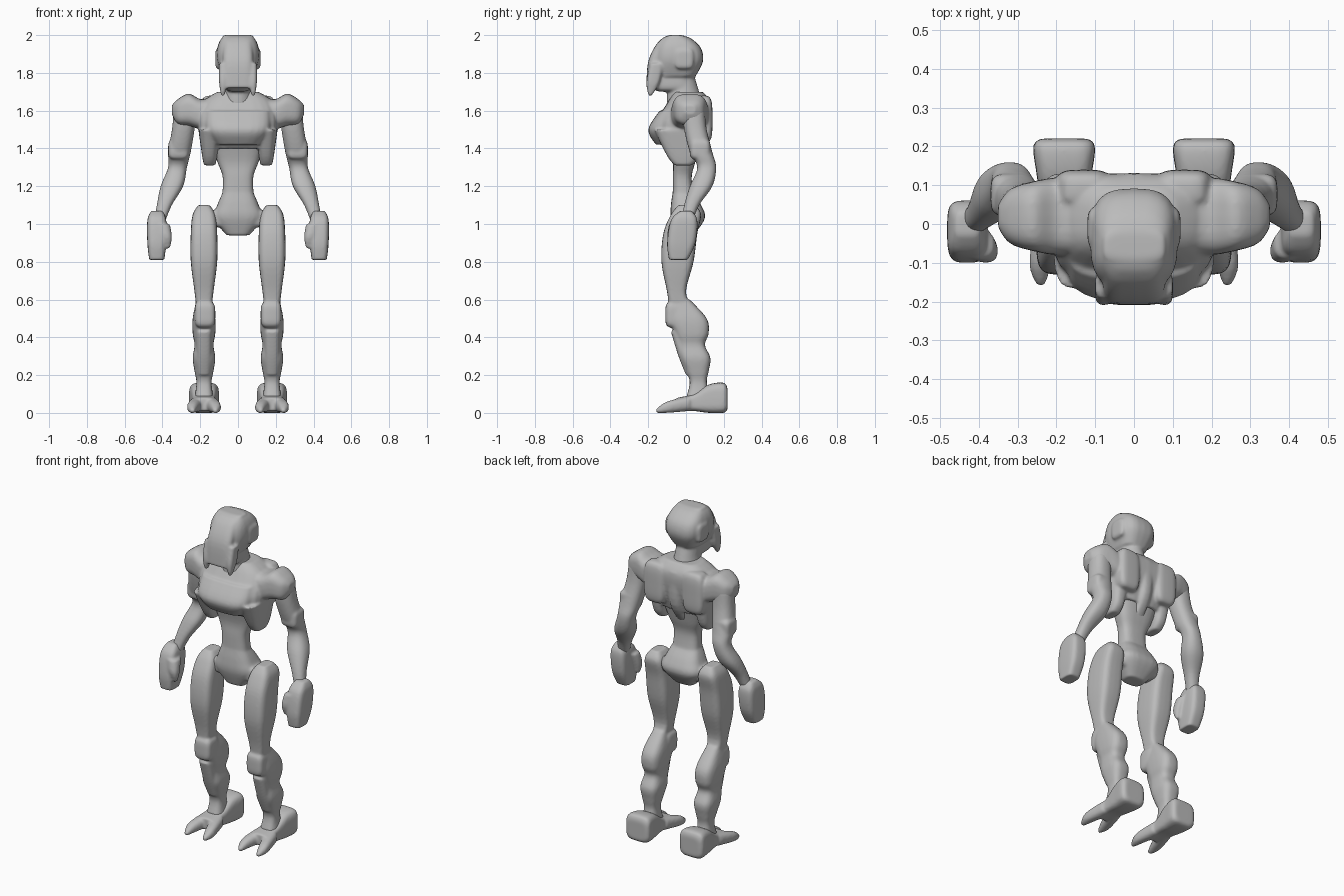
import bpy
import bmesh
from math import cos, sin, pi, copysign

cube = bpy.data.objects.get("Cube")
if cube:
    bpy.data.objects.remove(cube, do_unlink=True)

# Single plain grey for the whole figure
grey = bpy.data.materials.new("plain grey")
grey.use_nodes = True
grey.diffuse_color = (0.5, 0.5, 0.5, 1)
grey.node_tree.nodes["Principled BSDF"].inputs["Base Color"].default_value = grey.diffuse_color

# For each sweep axis: sweep index, then the two cross-section indices
CROSS = {"x": (0, 1, 2), "y": (1, 0, 2), "z": (2, 0, 1)}
RING, STEPS = 24, 5


# Piece makers: each returns (sections, sweep axis, squareness, mirrored too);
# a section is (position, first centre, second centre, first radius, second radius)
def slab(rows, mid=0, axis="z", square=3, both=False):
    """Rows of (position, half width around mid, low edge, high edge)."""
    sections = [(pos, mid, (low + high) / 2, half, (high - low) / 2)
                for pos, half, low, high in rows]
    return sections, axis, square, both


def tube(rows, axis="z"):
    """Rows of (position, first centre, second centre, radius)."""
    return [(*row, row[-1]) for row in rows], axis, 2.4, False


def block(x_span, y_span, z_span, both=False):
    """Box with well rounded ends, filling the three spans."""
    (cx, rx), (cy, ry), (cz, rz) = (
        ((low + high) / 2, (high - low) / 2) for low, high in (x_span, y_span, z_span))
    sections = []
    for step in range(-STEPS, STEPS + 1):
        height = sin(step / STEPS * pi / 2)
        swell = max(1 - height ** 4, 0.01) ** (1 / 4)
        sections.append((cz + rz * height, cx, cy, rx * swell, ry * swell))
    return sections, "z", 4, both


def spline(rows):
    """Smoothly interpolate the sections."""
    result = []
    for i in range(len(rows) - 1):
        before, start, end = rows[max(i - 1, 0)], rows[i], rows[i + 1]
        after = rows[min(i + 2, len(rows) - 1)]
        for step in range(STEPS):
            t = step / STEPS
            result.append([
                b + t * (c - a) / 2
                + t * t * (a - 2.5 * b + 2 * c - d / 2)
                + t ** 3 * (1.5 * (b - c) + (d - a) / 2)
                for a, b, c, d in zip(before, start, end, after)])
    return result + [rows[-1]]


def loft(bm, sections, axis, square, side):
    """Skin the sections with rounded-square rings."""
    along, first, second = CROSS[axis]
    rings = []
    for position, centre_a, centre_b, radius_a, radius_b in spline(sections):
        ring = []
        for k in range(RING):
            angle = 2 * pi * k / RING
            u, v = (copysign(abs(f) ** (2 / square), f) for f in (cos(angle), sin(angle)))
            place = [0, 0, 0]
            place[along] = position
            place[first] = centre_a + u * radius_a
            place[second] = centre_b + v * radius_b
            place[0] *= side
            ring.append(bm.verts.new(place))
        rings.append(ring)
    faces = [bm.faces.new(rings[0]), bm.faces.new(rings[-1])]
    for low, high in zip(rings, rings[1:]):
        for k in range(RING):
            n = (k + 1) % RING
            faces.append(bm.faces.new((low[k], low[n], high[n], high[k])))
    bmesh.ops.recalc_face_normals(bm, faces=faces)


def sculpt(name, pieces, side=1):
    """Fuse the pieces into one soft skin."""
    bm = bmesh.new()
    for sections, axis, square, both in pieces:
        for s in (side, -side) if both else (side,):
            loft(bm, sections, axis, square, s)
    mesh = bpy.data.meshes.new(name)
    bm.to_mesh(mesh)
    bm.free()
    mesh.materials.append(grey)
    obj = bpy.data.objects.new(name, mesh)
    bpy.context.collection.objects.link(obj)
    skin = obj.modifiers.new("skin", "REMESH")
    skin.mode = "VOXEL"
    skin.voxel_size = 0.007
    skin.use_smooth_shade = True
    soften = obj.modifiers.new("soften", "SMOOTH")
    soften.factor = 0.5
    soften.iterations = 8


# Head: helmet, raised face band, ear discs, jaw, cheek points, neck
helmet = slab([(1.78, .08, -.16, .05), (1.86, .11, -.17, .09), (1.93, .11, -.16, .08),
               (1.98, .09, -.13, .03), (2, .06, -.09, -.02)])
face_band = slab([(1.72, .07, -.21, -.17), (1.86, .08, -.2, -.1), (1.96, .08, -.15, 0),
                  (2, .08, -.09, -.02)], square=4)
ear_disc = block((.08, .12), (-.06, .04), (1.82, 1.93), both=True)
jaw = block((-.07, .07), (-.18, .02), (1.7, 1.8))
cheek_point = slab([(1.68, .01, -.2, -.18), (1.75, .02, -.21, -.14),
                    (1.85, .02, -.19, -.12)], mid=.08, both=True)
neck = slab([(1.6, .1, -.1, .1), (1.7, .07, -.1, .07), (1.8, .06, -.08, .04)], square=2)
sculpt("head", [helmet, face_band, ear_disc, jaw, cheek_point, neck])

# Torso: chest, breast ledge, rib flanks, shoulder blades, spine, shoulder caps
chest = slab([(1.4, .16, -.11, .08), (1.52, .21, -.16, .12),
              (1.64, .19, -.1, .13), (1.7, .11, -.06, .09)])
breast_ledge = slab([(1.42, .12, -.16, 0), (1.5, .17, -.2, 0), (1.6, .17, -.14, 0)])
rib_flank = slab([(1.31, .03, -.06, .03), (1.36, .04, -.1, .07),
                  (1.5, .06, -.17, .1)], mid=.15, both=True)
shoulder_blade = block((.06, .2), (.04, .14), (1.43, 1.68), both=True)
spine = slab([(1.32, .03, 0, .04), (1.45, .04, 0, .12), (1.65, .05, 0, .13)])
shoulder_cap = slab([(.1, .09, 1.5, 1.69), (.19, .1, 1.5, 1.66), (.26, .09, 1.52, 1.69),
                     (.32, .07, 1.53, 1.66), (.35, .03, 1.58, 1.63)],
                    mid=.02, axis="x", both=True)
sculpt("torso", [chest, breast_ledge, rib_flank, shoulder_blade, spine, shoulder_cap])

# Waist, pelvis and the hip bar reaching into both thighs
waist = slab([(1.1, .09, -.07, .05), (1.24, .08, -.07, .03), (1.33, .11, -.07, .05),
              (1.45, .15, -.1, .08)])
pelvis = slab([(.94, .06, -.05, .04), (1.03, .13, -.08, .1), (1.1, .11, -.08, .08),
               (1.17, .08, -.07, .03)])
hip_bar = block((-.16, .16), (-.06, .06), (.98, 1.08))
sculpt("waist_and_pelvis", [waist, pelvis, hip_bar])

# Arms: shoulder to wrist, upper arm guard, hand, thumb
arm = tube([(1.6, .28, .04, .06), (1.5, .29, .05, .06), (1.38, .31, .08, .06),
            (1.3, .32, .11, .05), (1.2, .35, .08, .06), (1.1, .39, .03, .04), (1, .42, 0, .03)])
arm_guard = block((.26, .37), (.02, .13), (1.34, 1.45))
hand = slab([(1.07, .03, -.03, .03), (1.02, .05, -.08, .06), (.9, .05, -.1, .05),
             (.81, .04, -.09, .01)], mid=.43, square=4)
thumb = tube([(1, .4, -.05, .04), (.93, .38, -.07, .03), (.87, .37, -.07, .01)])

# Legs: thigh, shin, kneecap, shin plate
LEG = .18
thigh = slab([(1.1, .03, -.04, .05), (1.05, .06, -.08, .08), (.95, .07, -.12, .06),
              (.8, .07, -.13, .04), (.64, .05, -.1, 0), (.55, .04, -.09, .04)],
             mid=LEG, square=4)
shin = slab([(.6, .04, -.08, .02), (.5, .06, -.09, .11), (.42, .06, -.06, .12),
             (.36, .05, -.04, .1), (.29, .06, -.03, .13), (.22, .05, 0, .12),
             (.16, .04, .02, .11), (.08, .05, 0, .13)], mid=LEG)
kneecap = block((.12, .23), (-.11, 0), (.45, .59))
shin_plate = slab([(.2, .03, 0, .05), (.3, .04, -.04, .05), (.43, .04, -.08, 0)], mid=LEG)

# Feet: heel to instep, and two toes splayed either way
foot = slab([(.22, .06, .02, .13), (.2, .08, 0, .16), (.12, .07, 0, .15),
             (.04, .06, .01, .1), (-.05, .06, .01, .08)], mid=LEG, axis="y", square=4)
toes = [tube([(.02, LEG + splay / 2, .05, .04), (-.1, LEG + splay, .03, .03),
              (-.16, LEG + splay, .01, .01)], axis="y") for splay in (-.06, .06)]

for label, side in (("left", 1), ("right", -1)):
    sculpt(label + "_arm", [arm, arm_guard], side)
    sculpt(label + "_hand", [hand, thumb], side)
    sculpt(label + "_leg", [thigh, shin, kneecap, shin_plate], side)
    sculpt(label + "_foot", [foot, *toes], side)
